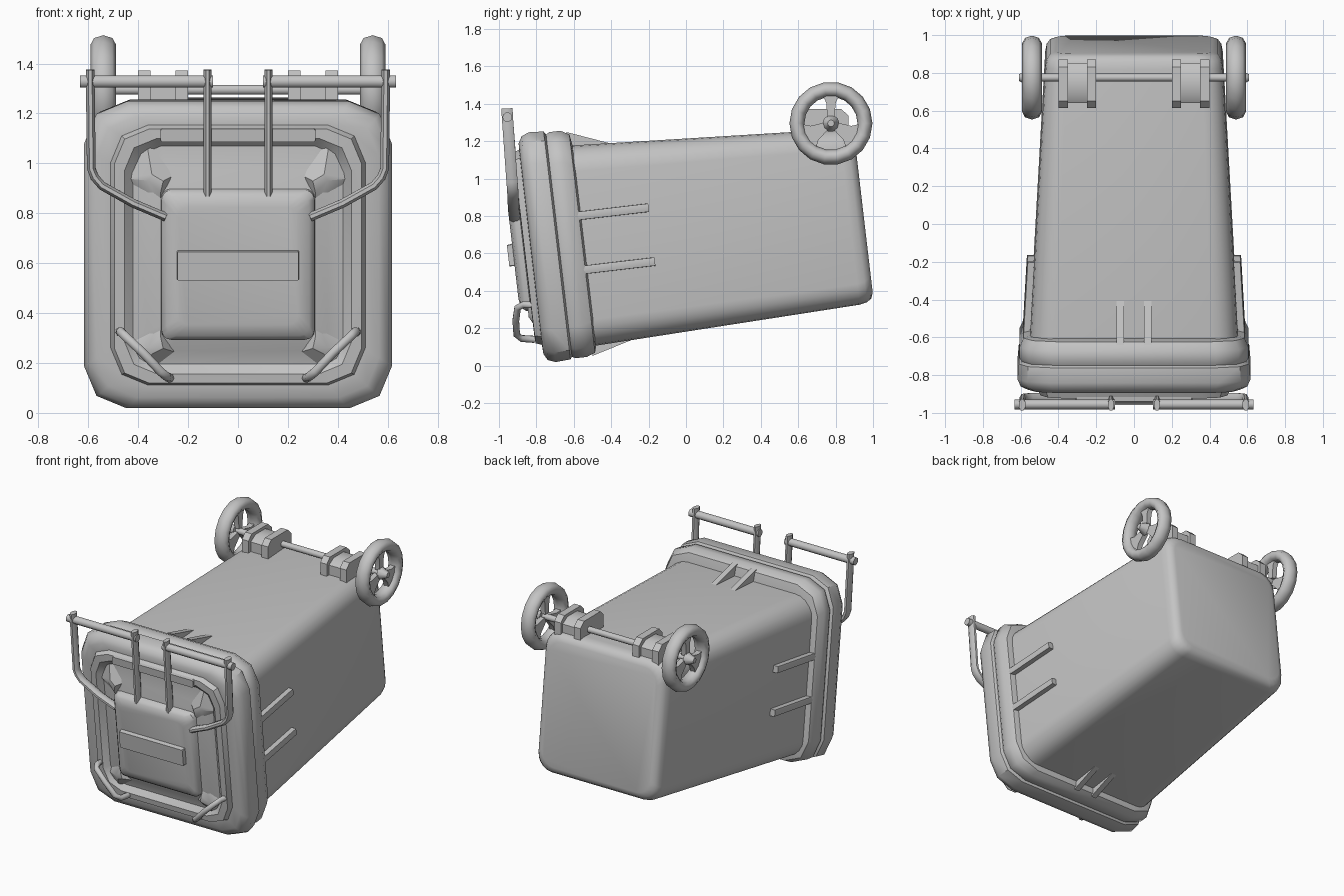
import bpy, bmesh, math
from mathutils import Vector, Matrix

if "Cube" in bpy.data.objects:
    bpy.data.objects.remove(bpy.data.objects["Cube"])

TILT = math.radians(6.7)
C, S = math.cos(TILT), math.sin(TILT)
grey = bpy.data.materials.new("plain grey")
grey.diffuse_color = (0.55, 0.55, 0.55, 1)
grey.use_nodes = True
grey.node_tree.nodes["Principled BSDF"].inputs["Base Color"].default_value = grey.diffuse_color


def place(x, v, w):
    """Tilted bin space: v runs up the lid, w runs from lid to base."""
    return Vector((x, w * C - v * S, w * S + v * C))


def finish(name, bm, angle=35):
    bmesh.ops.recalc_face_normals(bm, faces=bm.faces)
    me = bpy.data.meshes.new(name)
    bm.to_mesh(me)
    bm.free()
    ob = bpy.data.objects.new(name, me)
    bpy.context.collection.objects.link(ob)
    me.materials.append(grey)
    bpy.ops.object.select_all(action='DESELECT')
    bpy.context.view_layer.objects.active = ob
    ob.select_set(True)
    bpy.ops.object.shade_smooth_by_angle(angle=math.radians(angle))
    return ob


def loft(name, sections, steps, angle=40):
    """Skin rounded rectangles given as (w, half width, v low, v high, radius)."""
    bm = bmesh.new()
    rings = []
    for w, hx, lo, hi, r in sections:
        ring = []
        for k, (sx, cv) in enumerate([(1, hi - r), (-1, hi - r), (-1, lo + r), (1, lo + r)]):
            for i in range(steps + 1):
                a = math.pi / 2 * (k + i / steps)
                ring.append(bm.verts.new(place(sx * (hx - r) + r * math.cos(a),
                                               cv + r * math.sin(a), w)))
        rings.append(ring)
    n = len(rings[0])
    for a, b in zip(rings, rings[1:]):
        for i in range(n):
            bm.faces.new((a[i], a[(i + 1) % n], b[(i + 1) % n], b[i]))
    bm.faces.new(rings[0])
    bm.faces.new(rings[-1])
    return finish(name, bm, angle)


def prism(name, a, b):
    """Join two matching outlines of points."""
    bm = bmesh.new()
    va, vb = [bm.verts.new(p) for p in a], [bm.verts.new(p) for p in b]
    bm.faces.new(va)
    bm.faces.new(vb)
    for i in range(len(va)):
        j = (i + 1) % len(va)
        bm.faces.new((va[i], va[j], vb[j], vb[i]))
    return finish(name, bm)


def tube(name, pts, r, sides=8, flat=1.0):
    """Sweep a round or flattened section (wider in y) along a path."""
    pts = [Vector(p) for p in pts]
    bm = bmesh.new()
    rings = []
    for i, p in enumerate(pts):
        t = (pts[min(i + 1, len(pts) - 1)] - pts[max(i - 1, 0)]).normalized()
        up = Vector((0, 1, 0))
        up = (up - t * up.dot(t)).normalized()
        side = t.cross(up)
        rings.append([bm.verts.new(p + side * r * math.cos(q) + up * r * flat * math.sin(q))
                      for q in [math.tau * (k + .5) / sides for k in range(sides)]])
    for a, b in zip(rings, rings[1:]):
        for k in range(sides):
            bm.faces.new((a[k], a[(k + 1) % sides], b[(k + 1) % sides], b[k]))
    bm.faces.new(rings[0])
    bm.faces.new(rings[-1])
    return finish(name, bm, 50)


# Tapered body with rounded base
loft("body", [(-.62, .555, .16, 1.245, .14), (-.47, .55, .162, 1.24, .14),
              (.96, .47, .215, 1.16, .11), (1.0, .462, .223, 1.152, .11),
              (1.025, .445, .24, 1.135, .11), (1.037, .415, .27, 1.105, .1)], 5)

# Collar around the opening
loft("collar", [(-.465, .55, .16, 1.24, .15), (-.475, .585, .125, 1.30, .17),
                (-.52, .605, .108, 1.325, .17), (-.58, .605, .108, 1.325, .17),
                (-.615, .585, .125, 1.305, .17)], 2)

# Lid: outer flange, raised ridge, shallow trough
loft("lid", [(-.59, .58, .13, 1.30, .17), (-.61, .61, .105, 1.332, .17),
             (-.69, .617, .1, 1.337, .17), (-.73, .60, .115, 1.32, .17),
             (-.75, .565, .15, 1.285, .16), (-.752, .51, .2, 1.25, .15),
             (-.785, .495, .212, 1.238, .14), (-.787, .455, .25, 1.2, .13),
             (-.755, .42, .285, 1.165, .11), (-.765, .36, .34, 1.07, .08),
             (-.79, .31, .385, 1.0, .06)], 2)

# Raised centre panel and its strip
loft("lid_panel", [(-.75, .312, .385, 1.0, .04), (-.815, .306, .39, .995, .04),
                   (-.838, .285, .41, .975, .04), (-.848, .24, .455, .93, .04)], 3)
loft("panel_strip", [(-.84, .245, .635, .757, .004), (-.876, .243, .637, .752, .004)], 1)
loft("lid_ledge", [(-.75, .31, 1.185, 1.242, .006), (-.8, .31, 1.187, 1.24, .006)], 1)

for s in (-1, 1):
    # Corner gussets on the lid
    for v0, v1 in ((.985, 1.2), (.40, .25)):
        d = 1 if v1 > v0 else -1
        prism("lid_gusset",
              [place(s * .46, v0 + .05 * d, -.75), place(s * .37, v1, -.75), place(s * .24, v0 + .07 * d, -.75),
               place(s * .31, v0 - .08 * d, -.75)],
              [place(s * .36, v0 + .045 * d, -.79), place(s * .345, v0 + .07 * d, -.79),
               place(s * .30, v0 + .045 * d, -.805), place(s * .31, v0, -.805)])

    # Upper handles: cross bar, inner strut, bent outer strut
    tube("handle_bar", [(s * x, -.955, 1.328) for x in (.1, .61, .628, .633)], .026, 10)
    tube("handle_inner_strut", [(s * .122, -.957, 1.375), (s * .122, -.955, 1.33),
                                (s * .122, -.92, .87)], .017, 8, 1.9)
    tube("handle_outer_strut", [(s * .592, -.957, 1.375), (s * .592, -.955, 1.33),
                                (s * .588, -.93, .98), (s * .575, -.927, .945),
                                (s * .545, -.925, .91), (s * .42, -.922, .84),
                                (s * .29, -.915, .785)], .019, 8, 1.7)

    # Lower corner grips
    tube("corner_grip", [(s * .475, -.81, .325), (s * .47, -.87, .325), (s * .455, -.9, .31),
                         (s * .38, -.91, .24), (s * .31, -.905, .165), (s * .285, -.88, .145),
                         (s * .275, -.81, .14)], .019)

    # Side ribs
    for v in (.862, .572):
        prism("side_rib",
              [place(s * x, v + h, -.5) for x, h in ((.5, -.024), (.585, -.022), (.59, .0), (.585, .022), (.5, .024))],
              [place(s * x, v + h, -.1) for x, h in ((.5, -.024), (.562, -.022), (.567, .0), (.562, .022), (.5, .024))])

    # Wedge ribs under the collar, both faces
    for v_out, v_in, v_end in ((1.315, 1.2, 1.222), (.11, .2, .176)):
        wedge = [(v_out, -.49), (v_in, -.49), (v_end, -.25)]
        prism("collar_rib", [place(s * .053, v, w) for v, w in wedge],
              [place(s * .092, v, w) for v, w in wedge])

    # Axle brackets: two cheeks and a waisted centre
    cheek = [(.615, 1.2), (.615, 1.335), (.65, 1.372), (.83, 1.372), (.87, 1.335), (.87, 1.2)]
    core = [(.64, 1.2), (.64, 1.32), (.69, 1.352), (.80, 1.352), (.85, 1.32), (.85, 1.2)]
    for x0, x1 in ((.2, .25), (.35, .4)):
        prism("bracket_cheek", [(s * x0, y, z) for y, z in cheek], [(s * x1, y, z) for y, z in cheek])
    prism("bracket_core", [(s * .24, y, z) for y, z in core], [(s * .36, y, z) for y, z in core])

    # Tyre: swept oval ring
    centre = Vector((s * .54, .775, 1.295))
    bm = bmesh.new()
    N, M = 18, 8
    ring = []
    for i in range(N):
        a = math.tau * i / N
        ring.append([])
        for k in range(M):
            q = math.tau * k / M
            r = .182 + .04 * math.cos(q)
            ring[i].append(bm.verts.new(centre + Vector((.052 * math.sin(q), r * math.cos(a), r * math.sin(a)))))
    for i in range(N):
        for k in range(M):
            j, m = (i + 1) % N, (k + 1) % M
            bm.faces.new((ring[i][k], ring[j][k], ring[j][m], ring[i][m]))
    finish("tyre", bm, 60)

    # Three flared spokes
    for deg, flare in ((90, .28), (210, .5), (330, .5)):
        a = math.radians(deg)
        outline = [(.155, a - flare), (.155, a), (.155, a + flare), (.11, a + flare * .8),
                   (.03, a + .7), (.03, a - .7), (.11, a - flare * .8)]
        prism("wheel_spoke", *[[centre + Vector((dx, r * math.cos(q), r * math.sin(q)))
                                for r, q in outline] for dx in (-.018, .018)])

    # Hub with pointed cap
    bm = bmesh.new()
    bmesh.ops.create_cone(bm, cap_ends=True, segments=10, radius1=.045, radius2=.018, depth=.06,
                          matrix=Matrix.Translation((s * .58, .775, 1.295))
                          @ Matrix.Rotation(s * math.pi / 2, 4, 'Y'))
    finish("hub_cap", bm)

# Axle
tube("axle", [(-.6, .775, 1.295), (.6, .775, 1.295)], .021, 10)
